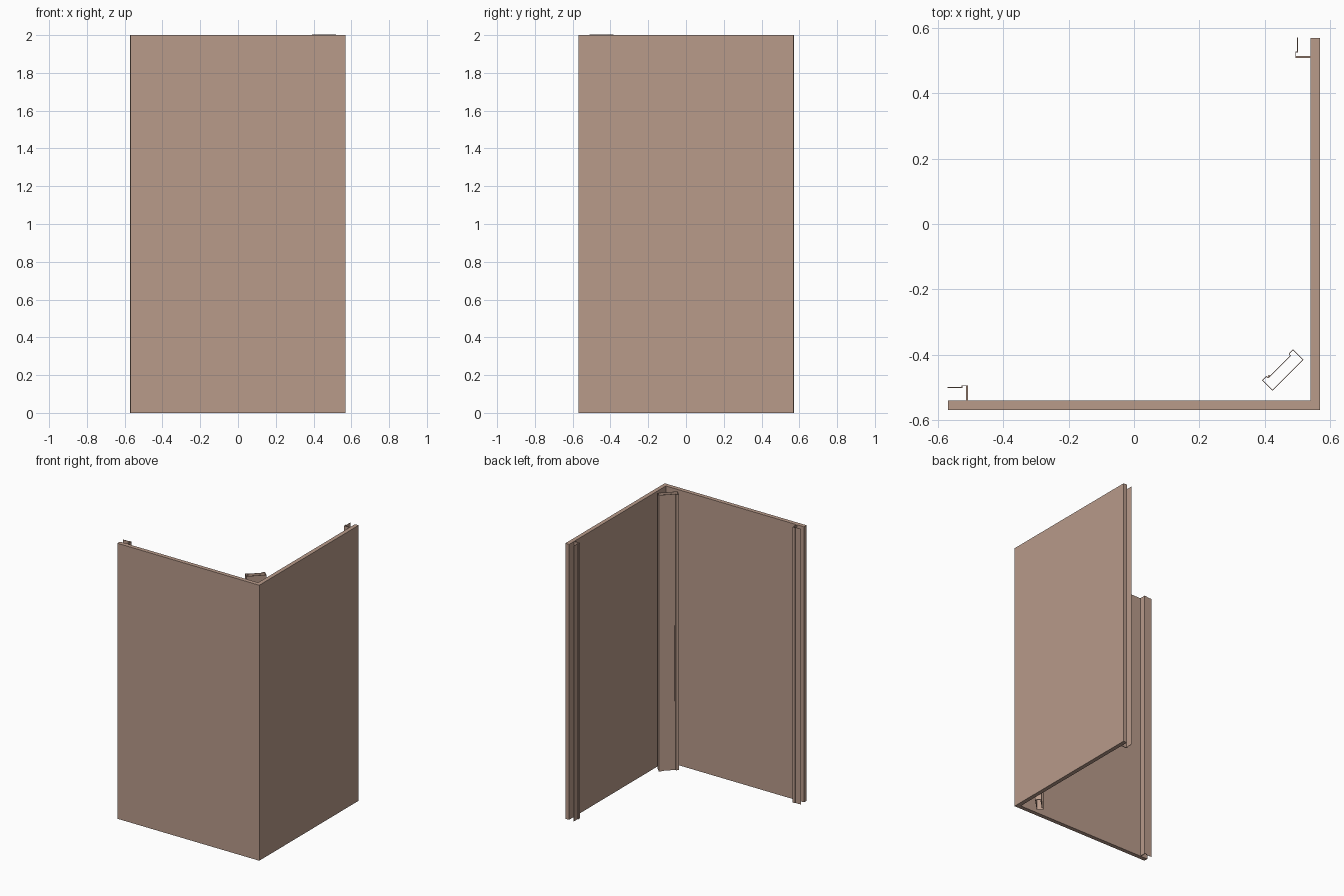
import bpy, bmesh
from mathutils import Vector

if "Cube" in bpy.data.objects:
    bpy.data.objects.remove(bpy.data.objects["Cube"])

H = 2.0

mat = bpy.data.materials.new("warm taupe")
mat.diffuse_color = (0.48, 0.325, 0.255, 1)
mat.use_nodes = True
mat.node_tree.nodes["Principled BSDF"].inputs["Base Color"].default_value = mat.diffuse_color


def extrude(name, pts, z0=0.0, z1=H, closed_solid=False, loop=False, thick=0.0):
    """Raise a plan outline: a capped solid, or a thin folded sheet."""
    bm = bmesh.new()
    low = [bm.verts.new((x, y, z0)) for x, y in pts]
    top = [bm.verts.new((x, y, z1)) for x, y in pts]
    n = len(pts)
    for i in range(n if (closed_solid or loop) else n - 1):
        j = (i + 1) % n
        bm.faces.new((low[i], low[j], top[j], top[i]))
    if closed_solid:
        bm.faces.new(low[::-1])
        bm.faces.new(top)
    bmesh.ops.recalc_face_normals(bm, faces=bm.faces)
    me = bpy.data.meshes.new(name)
    bm.to_mesh(me)
    bm.free()
    me.materials.append(mat)
    ob = bpy.data.objects.new(name, me)
    bpy.context.collection.objects.link(ob)
    if thick:
        m = ob.modifiers.new("sheet", "SOLIDIFY")
        m.thickness = thick
        m.offset = 0 if not loop else -1
        m.use_even_offset = True
    return ob


# L-shaped corner wall
extrude("corner_wall", [(-0.57, -0.57), (0.57, -0.57), (0.57, 0.57),
                        (0.54, 0.57), (0.54, -0.54), (-0.57, -0.54)],
        closed_solid=True)

# Folded edge trims at both free ends, mirrored across the diagonal
trim = [(-0.572, -0.501), (-0.527, -0.501), (-0.527, -0.496),
        (-0.510, -0.496), (-0.510, -0.54)]
lip = [(-0.514, -0.497), (-0.509, -0.497), (-0.509, -0.54), (-0.514, -0.54)]
for side, f in (("left", lambda p: p), ("back", lambda p: (-p[1], -p[0]))):
    extrude(side + "_edge_trim", [f(p) for p in trim], thick=0.002)
    extrude(side + "_trim_web", [f(p) for p in lip], closed_solid=True)

# Diagonal hollow column in the corner, with raised lips on its front
C = Vector((0.4555, -0.4475))
U = Vector((1, 1)).normalized()
V = Vector((-1, 1)).normalized()


def local(pts):
    return [tuple(C + U * u + V * v) for u, v in pts]


half = [(0.067, -0.0225), (0.067, 0.0225), (0.049, 0.0225), (0.047, 0.0155)]
section = half + [(-u, v) for u, v in reversed(half)]
extrude("corner_column", local(section), z1=2.003, loop=True, thick=0.002)

# Slim vertical strip on the column front
extrude("column_strip", local([(-0.046, 0.015), (-0.040, 0.015),
                               (-0.040, 0.019), (-0.046, 0.019)]),
        z0=0.5, z1=1.05, closed_solid=True)
